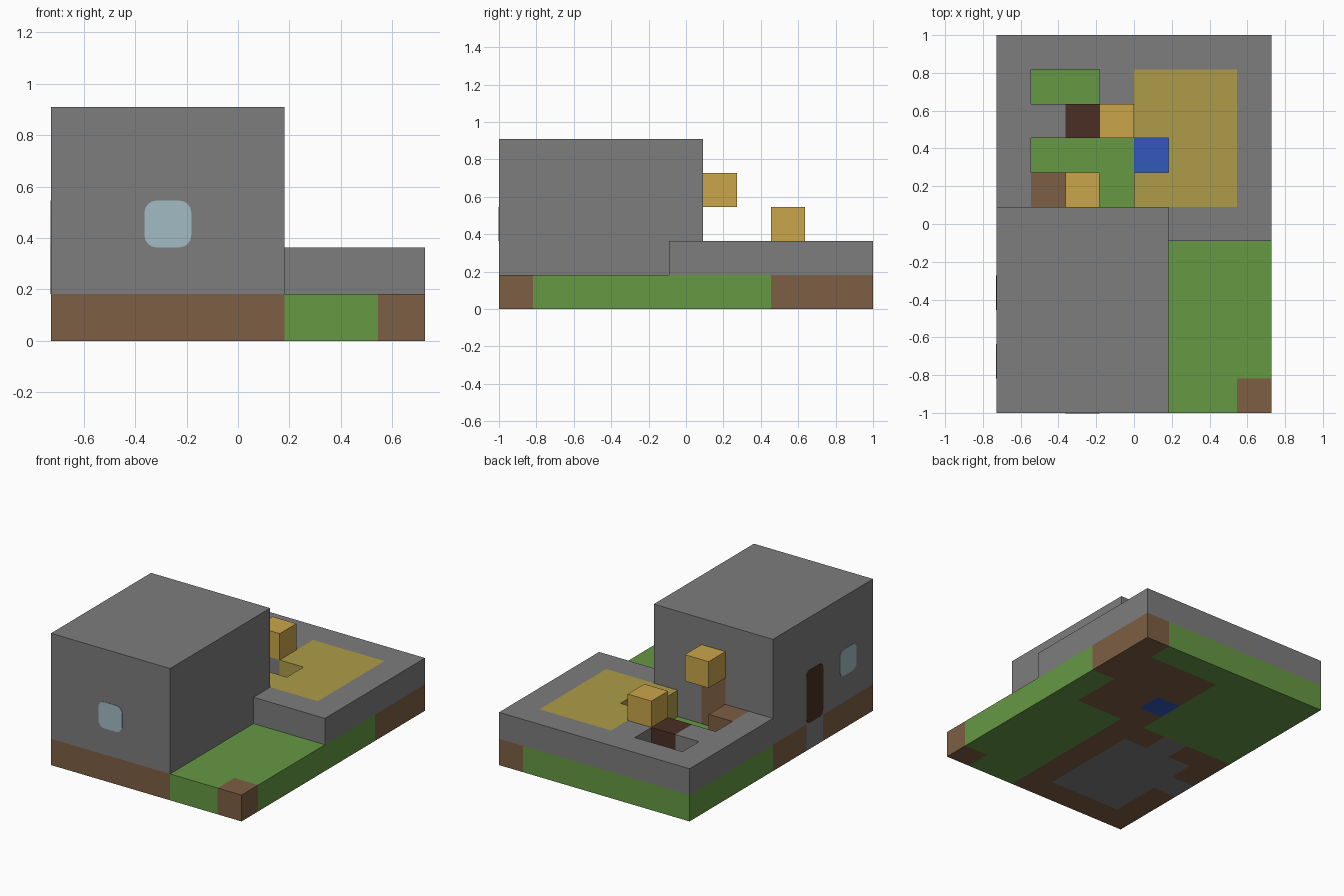
import bpy, bmesh
from math import pi, sin, cos

cube = bpy.data.objects.get("Cube")
if cube:
    bpy.data.objects.remove(cube, do_unlink=True)

NX, NY = 8, 11          # footprint in blocks
U = 2 / NY              # block size


def lin(c):
    c /= 255
    return c / 12.92 if c <= 0.04045 else ((c + 0.055) / 1.055) ** 2.4


def material(name, r, g, b):
    m = bpy.data.materials.new(name)
    m.use_nodes = True
    colour = (lin(r), lin(g), lin(b), 1)
    m.diffuse_color = colour
    m.node_tree.nodes["Principled BSDF"].inputs["Base Color"].default_value = colour
    return m


MATS = {
    "stone": material("stone grey", 125, 125, 125),
    "soil": material("soil brown", 125, 94, 68),
    "grass": material("grass green", 102, 152, 68),
    "sand": material("sand yellow", 174, 156, 72),
    "lamp": material("lamp gold", 202, 166, 74),
    "wood": material("dark wood", 74, 47, 37),
    "water": material("water blue", 52, 88, 188),
    "glass": material("pale glass", 162, 188, 196),
}
KEYS = list(MATS)
parts = {}              # part name -> {cell: material key}


def fill(part, key, x, y, z):
    """Fill an inclusive range of blocks; key None digs a hole."""
    cells = parts.setdefault(part, {})
    for i in range(x[0], x[-1] + 1):
        for j in range(y[0], y[-1] + 1):
            for k in range(z[0], z[-1] + 1):
                if key:
                    cells[i, j, k] = key
                else:
                    cells.pop((i, j, k), None)


def point(i, j, k):
    return ((i - NX / 2) * U, (j - NY / 2) * U, k * U)


def finish(name, bm):
    me = bpy.data.meshes.new(name)
    bm.to_mesh(me)
    bm.free()
    ob = bpy.data.objects.new(name, me)
    bpy.context.collection.objects.link(ob)
    return ob


def build(name, cells, solid):
    """Skin the blocks of one part, leaving out faces buried in any part."""
    bm = bmesh.new()
    for cell, key in cells.items():
        for axis in range(3):
            for side in (0, 1):
                near = list(cell)
                near[axis] += 2 * side - 1
                if tuple(near) in solid:
                    continue
                ring = []
                for a, b in ((0, 0), (1, 0), (1, 1), (0, 1)):
                    p = list(cell)
                    p[axis] += side
                    p[(axis + 1) % 3] += a
                    p[(axis + 2) % 3] += b
                    ring.append(bm.verts.new(point(*p)))
                face = bm.faces.new(ring if side else ring[::-1])
                face.material_index = KEYS.index(key)
    bmesh.ops.remove_doubles(bm, verts=bm.verts, dist=U / 100)
    bmesh.ops.dissolve_limit(bm, angle_limit=0.01, verts=bm.verts,
                             edges=bm.edges, delimit={'MATERIAL'})
    ob = finish(name, bm)
    for m in MATS.values():
        ob.data.materials.append(m)


def plate(name, key, axis, i, j, k, tall, radius):
    """Thin rounded panel on the front (axis 1) or the -x wall (axis 0)."""
    bm = bmesh.new()
    x0, y0, z0 = point(i, j, k)
    start = x0 if axis else y0
    r = radius * U
    ring = []
    for n, (a, b) in enumerate(((1, 1), (0, 1), (0, 0), (1, 0))):
        cu = start + (U - r if a else r)
        cv = z0 + (tall * U - r if b else r)
        for s in range(5):
            t = (n + s / 4) * pi / 2
            u, v = cu + r * cos(t), cv + r * sin(t)
            ring.append(bm.verts.new((u, y0, v) if axis else (x0, u, v)))
    face = bm.faces.new(ring)
    out = bmesh.ops.extrude_face_region(bm, geom=[face])
    for v in out["geom"]:
        if isinstance(v, bmesh.types.BMVert):
            v.co[axis] -= 0.003
    bmesh.ops.recalc_face_normals(bm, faces=bm.faces)
    finish(name, bm).data.materials.append(MATS[key])


# Ground: soil, lawns, house floor and a pool bed
fill("ground", "soil", (0, 7), (0, 10), (0,))
fill("ground", "grass", (5, 7), (0, 5), (0,))
fill("ground", "grass", (7,), (6, 7), (0,))
fill("ground", "grass", (0, 3), (6, 9), (0,))
fill("ground", "grass", (0, 6), (10,), (0,))
fill("ground", "soil", (7,), (0,), (0,))
fill("ground", "stone", (1, 3), (1, 4), (0,))
fill("ground", "stone", (2,), (5,), (0,))
fill("ground", "stone", (0,), (3,), (0,))
fill("ground", "water", (4,), (7,), (0,))

# Terrace: stone slab, sand bed, dug beds and single blocks
fill("terrace", "stone", (0, 7), (6, 10), (1,))
fill("terrace", "stone", (5, 7), (5,), (1,))
fill("terrace", "sand", (4, 6), (6, 9), (1,))
fill("terrace", None, (1, 2), (9,), (1,))
fill("terrace", None, (1, 4), (7,), (1,))
fill("terrace", None, (2, 3), (6,), (1,))
fill("terrace", "soil", (1,), (6,), (1,))
fill("terrace", "wood", (2,), (8,), (1,))

# House with its back door
fill("house", "stone", (0, 4), (0, 5), (1, 4))
fill("house", "soil", (2,), (5,), (1, 2))

# Lamps
fill("door_lamp", "lamp", (2,), (6,), (3,))
fill("terrace_lamp", "lamp", (3,), (8,), (2,))

solid = set().union(*parts.values())
for name, cells in parts.items():
    build(name, cells, solid)

# Windows and side door
plate("front_window", "glass", 1, 2, 0, 2, 1, 0.25)
plate("side_window", "glass", 0, 0, 1, 2, 1, 0.25)
plate("side_door", "wood", 0, 0, 3, 1, 2, 0.2)
